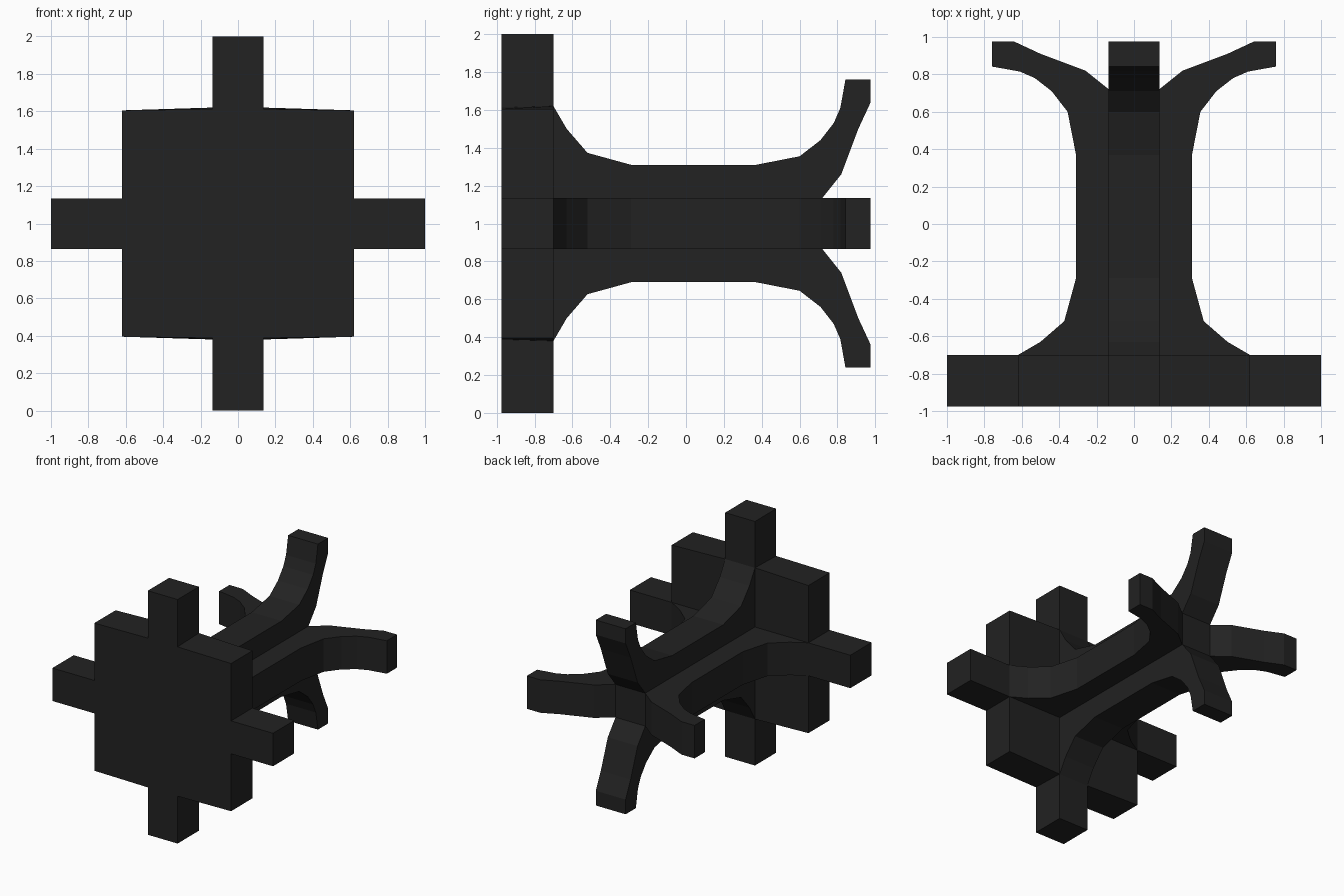
import bpy, bmesh

if "Cube" in bpy.data.objects:
    bpy.data.objects.remove(bpy.data.objects["Cube"])

W = 0.135                      # half thickness of every bar
Y0, Y1, YC = -0.975, -0.70, 0.72   # plate front, plate back, column end
ARM = 0.62                     # where plate arms leave the square

# side profile of one fin: (y, distance from the axis)
FIN = [(Y1, W), (Y1, ARM), (-0.63, 0.50), (-0.52, 0.373), (-0.29, 0.31),
       (0.37, 0.31), (0.60, 0.355), (0.71, 0.44), (0.78, 0.53),
       (0.815, 0.61), (0.842, 0.76), (0.975, 0.76), (0.975, 0.64),
       (0.91, 0.50), (0.82, 0.26), (YC, W)]

black = bpy.data.materials.new("charcoal black")
black.diffuse_color = (0.016, 0.016, 0.016, 1)
black.use_nodes = True
black.node_tree.nodes["Principled BSDF"].inputs["Base Color"].default_value = black.diffuse_color

bm = bmesh.new()


def face(points):
    bm.faces.new([bm.verts.new((x, y, z + 1)) for x, y, z in points])


def turn(k, a, b):
    """Rotate (a, b) by k quarter turns about the y axis."""
    for _ in range(k):
        a, b = -b, a
    return a, b


def place(k, points):
    """Add a face given as (sideways, y, outward), turned k quarters."""
    out = []
    for s, y, r in points:
        x, z = turn(k, s, r)
        out.append((x, y, z))
    face(out)


# fins and the backs of the plate arms, one per direction
for k in range(4):
    for s in (-W, W):
        place(k, [(s, y, r) for y, r in FIN])
    for (ya, ra), (yb, rb) in zip(FIN[1:], FIN[2:]):
        place(k, [(-W, ya, ra), (W, ya, ra), (W, yb, rb), (-W, yb, rb)])
    place(k, [(-W, Y1, ARM), (W, Y1, ARM), (W, Y1, 1), (-W, Y1, 1)])

# flat end of the column between the flared tips
face([(-W, YC, -W), (W, YC, -W), (W, YC, W), (-W, YC, W)])


# plate outline: cross with a near-square centre
def outline(y, notch):
    quad = [(1, W), (ARM, W), (ARM, 0.605), (W, notch), (W, 1)]
    ring = []
    for sx, sz in ((1, 1), (-1, 1), (-1, -1), (1, -1)):
        pts = [(sx * x, y, sz * z) for x, z in quad]
        ring += pts if sx * sz > 0 else pts[::-1]
    return ring


front, back = outline(Y0, 0.612), outline(Y1, ARM)
face(front)
for i in range(len(front)):
    j = (i + 1) % len(front)
    face([front[i], front[j], back[j], back[i]])

# back of the four plate corners
for sx in (-1, 1):
    for sz in (-1, 1):
        face([(sx * x, Y1, sz * z) for x, z in
              ((W, W), (ARM, W), (ARM, 0.605), (W, ARM))])

bmesh.ops.remove_doubles(bm, verts=bm.verts, dist=0.0005)
bmesh.ops.recalc_face_normals(bm, faces=bm.faces)
mesh = bpy.data.meshes.new("flared_cross_bracket")
bm.to_mesh(mesh)
bm.free()
mesh.materials.append(black)
obj = bpy.data.objects.new("flared_cross_bracket", mesh)
bpy.context.collection.objects.link(obj)
